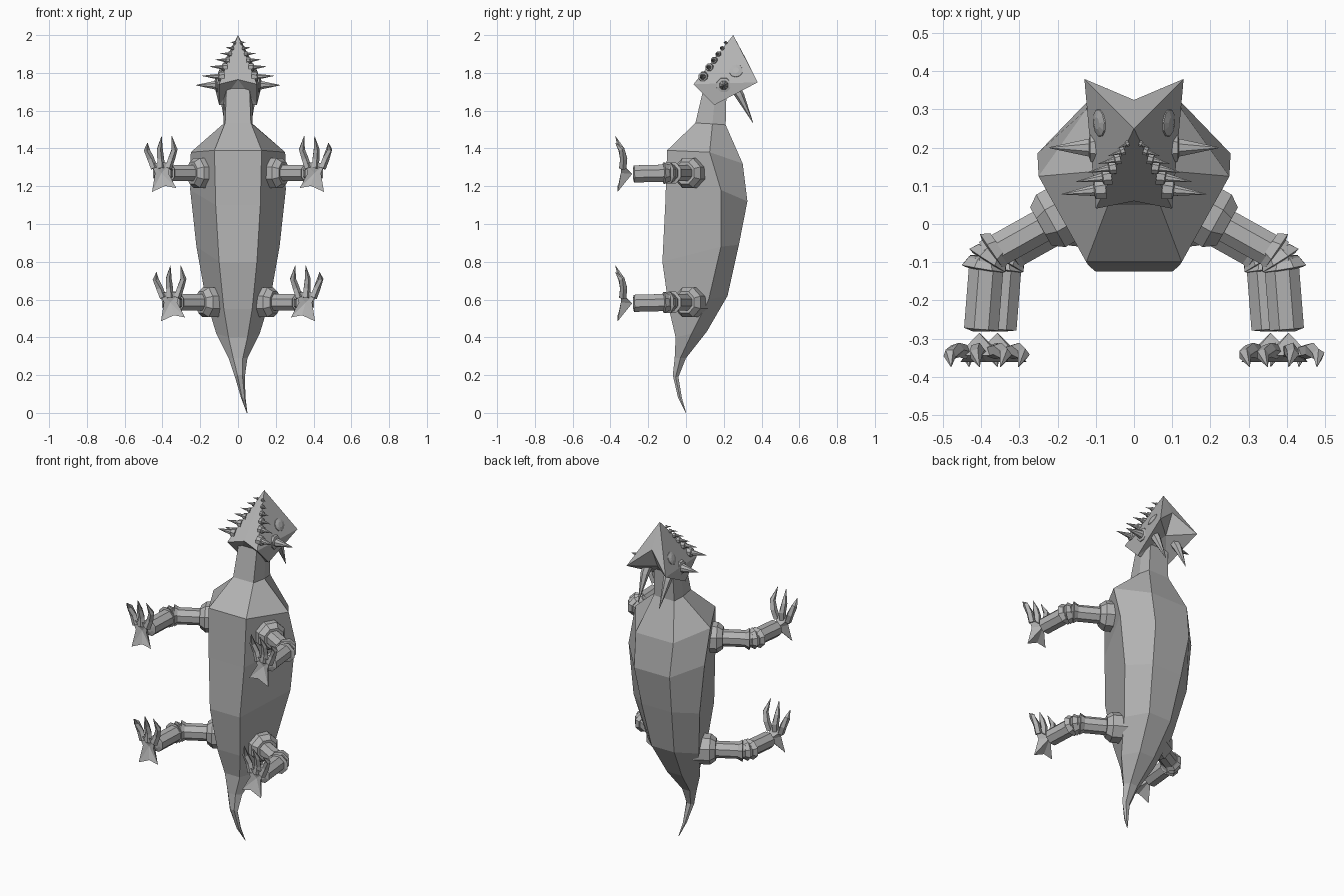
import bpy, bmesh, math
from mathutils import Vector

if "Cube" in bpy.data.objects:
    bpy.data.objects.remove(bpy.data.objects["Cube"], do_unlink=True)

GREY = (0.45, 0.45, 0.45, 1)
hide = bpy.data.materials.new("grey_hide")
hide.use_nodes = True
hide.diffuse_color = GREY
hide.node_tree.nodes["Principled BSDF"].inputs["Base Color"].default_value = GREY


def finish(name, bm):
    bmesh.ops.recalc_face_normals(bm, faces=bm.faces)
    mesh = bpy.data.meshes.new(name)
    bm.to_mesh(mesh)
    bm.free()
    mesh.materials.append(hide)
    obj = bpy.data.objects.new(name, mesh)
    bpy.context.collection.objects.link(obj)
    return obj


def skin(bm, rings):
    """Bridge equal-sized rings of points and cap both ends."""
    rows = [[bm.verts.new(p) for p in ring] for ring in rings]
    n = len(rows[0])
    for a, b in zip(rows, rows[1:]):
        for i in range(n):
            j = (i + 1) % n
            bm.faces.new((a[i], a[j], b[j], b[i]))
    bm.faces.new(rows[0])
    bm.faces.new(rows[-1])


def tube(bm, points, radii, sides=8):
    """Faceted tube through the points, with a radius at each one."""
    pts = [Vector(p) for p in points]
    rings = []
    for i, (p, r) in enumerate(zip(pts, radii)):
        d = (pts[min(i + 1, len(pts) - 1)] - pts[max(i - 1, 0)]).normalized()
        u = d.cross(Vector((0, 0, 1)) if abs(d.z) < 0.9 else Vector((0, 1, 0))).normalized()
        v = d.cross(u)
        turn = [math.tau * (k + 0.5) / sides for k in range(sides)]
        rings.append([p + r * (math.cos(a) * u + math.sin(a) * v) for a in turn])
    skin(bm, rings)


def make_tube(name, points, radii, sides=8):
    bm = bmesh.new()
    tube(bm, points, radii, sides)
    return finish(name, bm)


# Neck, trunk and tail: six-sided rings
# x centre, belly half width, belly y z, flank half width y z, back y z
BODY = [
    (0, .06, .10, 1.75, .075, .16, 1.75, .215, 1.73),
    (0, .068, .05, 1.535, .078, .14, 1.53, .21, 1.525),
    (0, .125, -.10, 1.39, .25, .125, 1.38, .30, 1.32),
    (0, .118, -.11, 1.1, .253, .185, 1.18, .325, 1.12),
    (0, .10, -.125, .8, .22, .185, .88, .28, .89),
    (0, .075, -.09, .55, .17, .12, .6, .22, .62),
    (0, .05, -.055, .4, .115, .03, .42, .11, .43),
    (0, .025, -.06, .29, .05, -.03, .29, 0, .29),
    (.01, .013, -.07, .2, .026, -.055, .19, -.04, .19),
    (.028, .007, -.042, .08, .012, -.032, .08, -.022, .08),
    (.048, .001, -.001, 0, .002, 0, 0, .001, 0),
]
bm = bmesh.new()
skin(bm, [[(c - w, by, bz), (c + w, by, bz), (c + s, sy, sz),
           (c + w, ky, kz), (c - w, ky, kz), (c - s, sy, sz)]
          for c, w, by, bz, s, sy, sz, ky, kz in BODY])
finish("body", bm)

# Head: pointed wedge with a two-pointed frill
bm = bmesh.new()
apex, brow, nape, under = [bm.verts.new(p) for p in (
    (0, .25, 2), (0, .06, 1.765), (0, .325, 1.86), (0, .27, 1.74))]
jaws = []
for s in (1, -1):
    cheek, frill, jaw = [bm.verts.new((s * x, y, z)) for x, y, z in (
        (.1, .04, 1.74), (.13, .38, 1.75), (.1, .15, 1.63))]
    jaws.append(jaw)
    for f in ((apex, brow, cheek), (apex, cheek, frill), (apex, frill, nape),
              (cheek, jaw, frill), (brow, jaw, cheek), (jaw, under, frill),
              (frill, under, nape)):
        bm.faces.new(f)
bm.faces.new((brow, *jaws))
bm.faces.new((under, *jaws))
finish("head", bm)


def side_x(y, z):
    """Half width of the head's sloping side."""
    return (2 - z) / .255 * (.1 + .088 * (y - .04))


def spike(name, s, base, tip, r):
    b = Vector((s * base[0], base[1], base[2]))
    t = Vector((s * tip[0], tip[1], tip[2]))
    d = t - b
    make_tube(name, [b - d * .15, b + d * .12, b + d * .15, t],
              [r, r * .85, r * .55, r * .03])


def arm(side, name, dx, dz):
    """One limb: collar, upper part, ringed joint, lower part and clawed foot."""
    def at(x, y, z):
        return Vector((side * (x - dx), y, z - dz))

    root, joint, wrist = at(.17, .035, 1.27), at(.385, -.085, 1.27), at(.4, -.275, 1.265)
    along = (joint - root).normalized()
    make_tube(name + "_collar", [root - along * .04, root + along * .055, root + along * .085],
              [.085, .085, .062])
    make_tube(name + "_upper", [root, joint], [.047, .047])
    make_tube(name + "_lower", [joint, wrist, wrist - Vector((0, .006, 0))], [.049, .049, .025])

    # Flared joint rings that fan around the bend
    lower = (wrist - joint).normalized()
    bm = bmesh.new()
    for t in (0.1, 0.5, 0.9):
        d = along.lerp(lower, t).normalized()
        c = joint + along * (t - .7) * .04 + lower * (t - .3) * .03
        tube(bm, [c - d * .014, c + d * .01, c + d * .014], [.046, .061, .046])
    finish(name + "_joint_rings", bm)

    # Foot: peaked palm with splayed heel, then three curved claws
    def foot(u, y, w):
        return at(.405 + u, y, 1.27 + w)

    bm = bmesh.new()
    outline = [(.058, .05), (.018, .055), (-.015, .055), (-.05, .05), (-.036, 0),
               (-.078, -.08), (-.02, -.068), (.05, -.1), (.034, 0)]
    rim = [bm.verts.new(foot(u, -.362 if w < -.05 else -.345, w)) for u, w in outline]
    peak = bm.verts.new(foot(0, -.285, -.005))
    sole = bm.verts.new(foot(0, -.335, 0))
    for i, v in enumerate(rim):
        bm.faces.new((peak, v, rim[i - 1]))
        bm.faces.new((sole, v, rim[i - 1]))
    for start, bend, tip in ((.04, .078, .074), (.002, .01, 0), (-.035, -.068, -.055)):
        reach = .195 if abs(tip) < .06 else .16
        tube(bm, [foot(start, -.335, .025), foot((start + bend) / 2, -.33, .075),
                  foot(bend, -.342, .125), foot(tip, -.374, reach)],
             [.02, .02, .017, .001], 5)
    finish(name + "_foot", bm)


for s, tag in ((1, "left"), (-1, "right")):
    # Row of brow spikes shrinking toward the tip of the head
    for i in range(6):
        t = (i / 5) ** .8
        y, z, k = .09 + .12 * t, 1.78 + .18 * t, 1 - t
        x = side_x(y, z)
        spike(f"{tag}_brow_spike_{i + 1}", s, (x, y, z),
              (x + .025 + .075 * k, y - .012, z + .004), .009 + .02 * k)
    # Large cheek spike, eye and trailing horn
    spike(tag + "_cheek_spike", s, (.1, .2, 1.735), (.222, .2, 1.735), .046)
    x = side_x(.265, 1.81)
    c, n = Vector((s * x, .265, 1.81)), Vector((s * .9, -.08, .42)).normalized()
    make_tube(tag + "_eye", [c - n * .01, c + n * .004, c + n * .01], [.04, .036, .016], 10)
    make_tube(tag + "_horn", [(s * .07, .235, 1.76), (s * .075, .285, 1.68),
                              (s * .07, .355, 1.535)], [.03, .024, .001], 6)
    arm(s, tag + "_front_leg", 0, 0)
    arm(s, tag + "_hind_leg", .047, .685)
